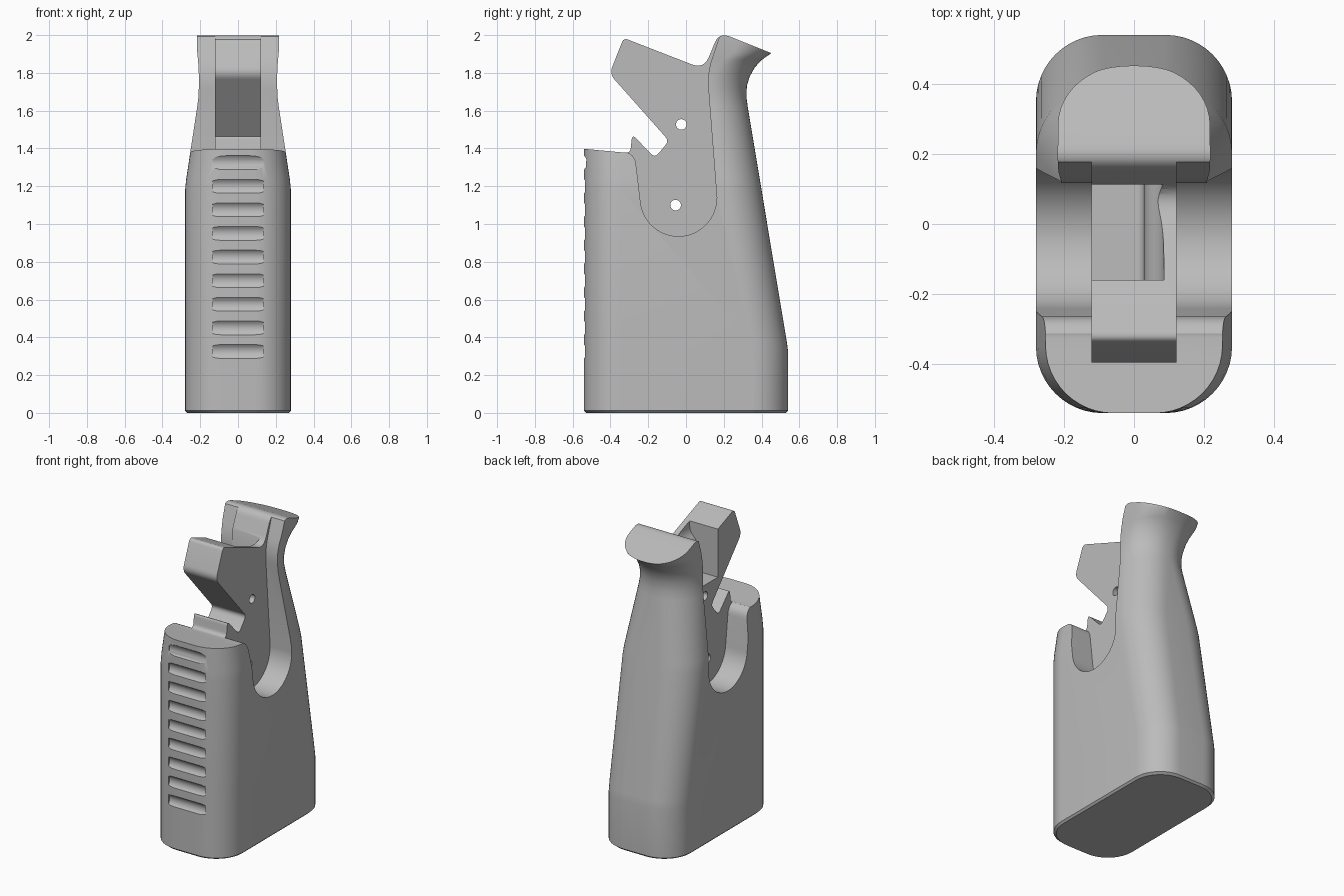
import bpy, bmesh, math
from mathutils import Vector

cube = bpy.data.objects.get("Cube")
if cube:
    bpy.data.objects.remove(cube, do_unlink=True)

grey = bpy.data.materials.new("matte_grey")
grey.use_nodes = True
tone = (0.5, 0.5, 0.5, 1)
grey.diffuse_color = tone
grey.node_tree.nodes["Principled BSDF"].inputs["Base Color"].default_value = tone


def loft(name, rings):
    """Closed solid through rings that all have the same point count."""
    bm = bmesh.new()
    loops = [[bm.verts.new(p) for p in ring] for ring in rings]
    n = len(loops[0])
    for a, b in zip(loops, loops[1:]):
        for i in range(n):
            j = (i + 1) % n
            bm.faces.new((a[i], a[j], b[j], b[i]))
    bm.faces.new(loops[0][::-1])
    bm.faces.new(loops[-1])
    bmesh.ops.recalc_face_normals(bm, faces=bm.faces)
    mesh = bpy.data.meshes.new(name)
    bm.to_mesh(mesh)
    bm.free()
    mesh.materials.append(grey)
    obj = bpy.data.objects.new(name, mesh)
    bpy.context.collection.objects.link(obj)
    return obj


def rounded(points, steps=6):
    """Polygon of (u, v, corner radius) with its corners rounded."""
    out = []
    for i, (u, v, r) in enumerate(points):
        p = Vector((u, v))
        if not r:
            out.append(p)
            continue
        a = Vector(points[i - 1][:2]) - p
        b = Vector(points[(i + 1) % len(points)][:2]) - p
        a = p + a.normalized() * min(r, a.length * 0.49)
        b = p + b.normalized() * min(r, b.length * 0.49)
        for k in range(steps + 1):
            t = k / steps
            out.append(a * (1 - t) ** 2 + p * 2 * t * (1 - t) + b * t * t)
    return out


def side_prism(name, outline, x0, x1):
    return loft(name, [[(x, y, z) for y, z in outline] for x in (x0, x1)])


def boolean(target, cutter, operation="DIFFERENCE"):
    mod = target.modifiers.new("cut", "BOOLEAN")
    mod.operation, mod.solver, mod.object = operation, "EXACT", cutter
    bpy.context.view_layer.objects.active = target
    bpy.ops.object.modifier_apply(modifier=mod.name)
    bpy.data.objects.remove(cutter, do_unlink=True)


def section(z, back, half, rad, inset=0.0):
    """Horizontal rounded section of the grip."""
    front, back, half = -0.54 + inset, back - inset, half - inset
    ring = []
    for q, (sx, y, sy) in enumerate(((1, back, 1), (-1, back, 1), (-1, front, -1), (1, front, -1))):
        r = rad if sy > 0 else 0.19
        r = min(r, half - 0.01)
        for k in range(13):
            a = math.pi / 2 * (q + k / 12)
            ring.append((sx * (half - r) + r * math.cos(a), y - sy * r + r * math.sin(a), z))
    return ring


# Outer grip: straight base, leaning back, narrowing neck and flared top
grip = loft("grip_body", [
    section(0, 0.54, 0.28, 0.19, 0.012), section(0.012, 0.54, 0.28, 0.19),
    section(0.33, 0.54, 0.28, 0.19), section(0.38, 0.533, 0.28, 0.19),
    section(1.18, 0.4, 0.28, 0.2), section(1.24, 0.39, 0.274, 0.2),
    section(1.62, 0.327, 0.216, 0.2), section(1.67, 0.32, 0.21, 0.2),
    section(1.73, 0.322, 0.207, 0.2), section(1.78, 0.337, 0.207, 0.2),
    section(1.83, 0.365, 0.209, 0.2), section(1.87, 0.402, 0.212, 0.21),
    section(1.91, 0.46, 0.216, 0.21), section(2.1, 0.56, 0.22, 0.22)])

# Side silhouette: front shoulder, latch notch, raised head, saddle, flared top
silhouette = rounded([
    (-0.7, -0.1, 0), (-0.7, 1.412, 0), (-0.54, 1.398, 0), (-0.295, 1.375, 0.03),
    (-0.285, 1.475, 0.03), (-0.165, 1.35, 0.03), (-0.09, 1.44, 0.03),
    (-0.405, 1.795, 0.04), (-0.33, 1.985, 0.025), (0.095, 1.82, 0.07),
    (0.175, 2.015, 0.06), (0.8, 1.766, 0), (0.8, -0.1, 0)])
boolean(grip, side_prism("silhouette_cutter", silhouette, -0.5, 0.5), "INTERSECT")

# Rounded channel on each side of the central tongue
arc = [(-0.04 + 0.202 * math.cos(a), 1.137 + 0.202 * math.sin(a))
       for a in (math.pi * (1.03 + 0.94 * k / 24) for k in range(25))]
shoulder = [tuple(p) for p in rounded([(-0.7, 1.418, 0), (-0.54, 1.403, 0),
            (-0.272, 1.376, 0.06), (-0.243, 1.14, 0)])[:-1]]
strap = [tuple(p) for p in rounded([(0.163, 1.14, 0), (0.112, 1.8, 0.08),
         (0.19, 2.03, 0), (0.19, 2.3, 0), (-0.7, 2.3, 0)])]
for x0, x1 in ((0.122, 0.5), (-0.5, -0.122)):
    boolean(grip, side_prism("channel_cutter", shoulder + arc + strap, x0, x1))

# Pocket behind the head, leaving a thin wall on one side
pocket = rounded([(-0.3, 1.6, 0), (0.028, 1.6, 0.03), (0.028, 1.8, 0.05),
                  (0.085, 1.85, 0.04), (0.085, 2.2, 0), (-0.3, 2.2, 0)])
boolean(grip, loft("pocket_cutter", [[(x, y, z) for x, z in pocket] for y in (-0.16, 0.113)]))


def circle(y, z, r, n=24):
    return [(y + r * math.cos(k * math.tau / n), z + r * math.sin(k * math.tau / n)) for k in range(n)]


# Pin holes through the tongue
for y, z in ((-0.025, 1.527), (-0.055, 1.1)):
    boolean(grip, side_prism("pin_hole_cutter", circle(y, z, 0.028), -0.4, 0.4))

# Finger grooves down the front
for i in range(9):
    boolean(grip, side_prism("groove_cutter", circle(-0.574, 1.325 - i * 0.125, 0.05), -0.135, 0.135))

bpy.ops.object.select_all(action="DESELECT")
grip.select_set(True)
bpy.context.view_layer.objects.active = grip
bpy.ops.object.shade_smooth_by_angle(angle=math.radians(30))
